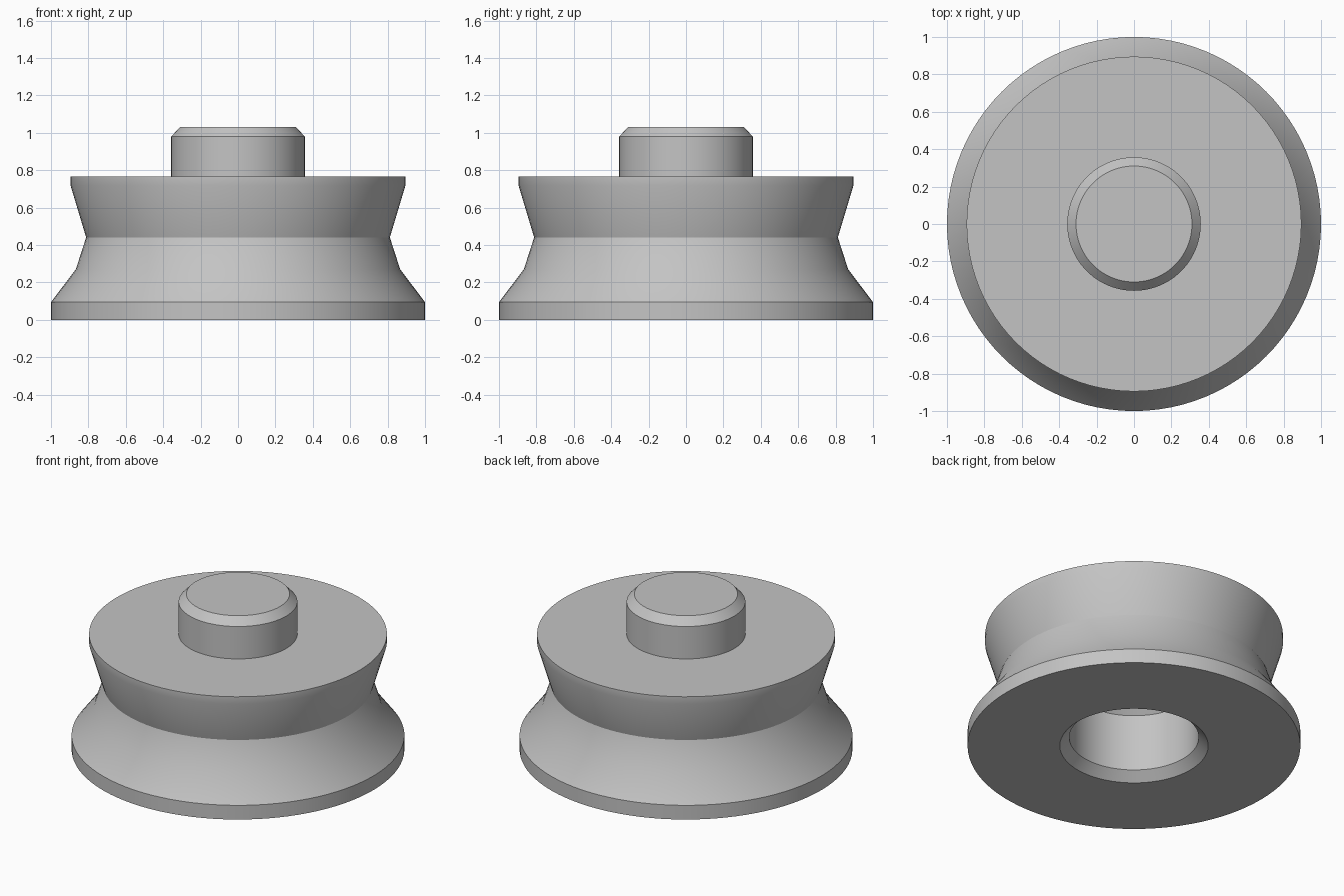
import bpy
import bmesh
import math

old = bpy.data.objects.get("Cube")
if old:
    bpy.data.objects.remove(old, do_unlink=True)

# Single plain grey material
grey = bpy.data.materials.new("plain_grey")
grey.use_nodes = True
colour = (0.55, 0.55, 0.55, 1)
grey.diffuse_color = colour
bsdf = next(n for n in grey.node_tree.nodes if n.type == 'BSDF_PRINCIPLED')
bsdf.inputs["Base Color"].default_value = colour

# Radius and height pairs, from the peg tip down the outside and up the socket
peg = [(0, 1.03), (0.31, 1.03), (0.357, 0.98), (0.357, 0.765)]
grooved_body = [(0.895, 0.765), (0.895, 0.717), (0.812, 0.44),
                (0.867, 0.27), (1, 0.094), (1, 0)]
socket = [(0.446, 0), (0.389, 0.057), (0.389, 0.433), (0.342, 0.483), (0, 0.483)]


def lathe(name, profile, steps=96):
    """Spin a profile about the z axis into one closed solid."""
    bm = bmesh.new()
    verts = [bm.verts.new((r, 0, z)) for r, z in profile]
    edges = [bm.edges.new(pair) for pair in zip(verts, verts[1:])]
    bmesh.ops.spin(bm, geom=verts + edges, cent=(0, 0, 0), axis=(0, 0, 1),
                   angle=math.tau, steps=steps, use_merge=True)
    bmesh.ops.remove_doubles(bm, verts=bm.verts, dist=0.0001)
    bmesh.ops.recalc_face_normals(bm, faces=bm.faces)
    mesh = bpy.data.meshes.new(name)
    bm.to_mesh(mesh)
    bm.free()
    mesh.materials.append(grey)
    obj = bpy.data.objects.new(name, mesh)
    bpy.context.collection.objects.link(obj)
    return obj


# Stacking piece: peg on top, grooved body, socket underneath
piece = lathe("grooved_stacking_piece", peg + grooved_body + socket)
bpy.ops.object.select_all(action='DESELECT')
piece.select_set(True)
bpy.context.view_layer.objects.active = piece
bpy.ops.object.shade_smooth_by_angle(angle=math.radians(30))
